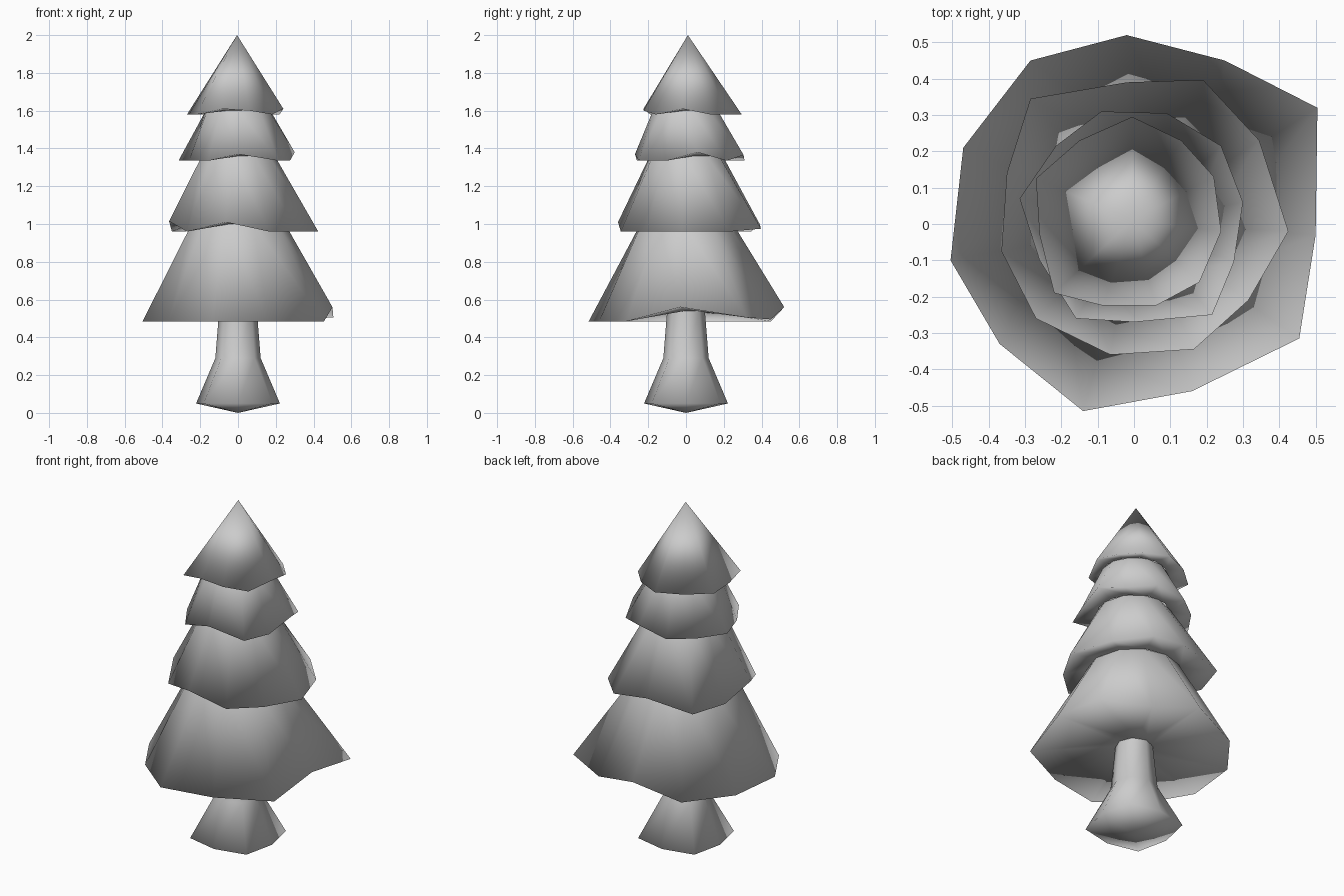
import bpy, bmesh, math
from mathutils import Vector

if "Cube" in bpy.data.objects:
    bpy.data.objects.remove(bpy.data.objects["Cube"])


def loft(name, rings, start=None, tip=None):
    """Skin equal-count rings from bottom to top, with optional end points."""
    bm = bmesh.new()
    loops = [[bm.verts.new(p) for p in ring] for ring in rings]
    n = len(loops[0])
    for a, b in zip(loops, loops[1:]):
        for i in range(n):
            j = (i + 1) % n
            bm.faces.new((a[i], a[j], b[j], b[i]))
    for point, loop in ((start, loops[0]), (tip, loops[-1])):
        if point:
            v = bm.verts.new(point)
            for i in range(n):
                bm.faces.new((loop[i], loop[(i + 1) % n], v))
    bmesh.ops.recalc_face_normals(bm, faces=bm.faces)
    for f in bm.faces:
        f.smooth = True
    me = bpy.data.meshes.new(name)
    bm.to_mesh(me)
    bm.free()
    ob = bpy.data.objects.new(name, me)
    bpy.context.collection.objects.link(ob)
    return ob


def octagon(r, z, square=1.0):
    pts = []
    for i in range(8):
        a = i * math.pi / 4
        k = r * (square if i % 2 else 1)
        pts.append((k * math.cos(a), k * math.sin(a), z))
    return pts


def tier(name, rim, z, raised, inner, top=None, tip=None):
    """Ragged skirt: underside, irregular rim, then up to a ring or a tip."""
    edge = [Vector((x, y, z + raised.get(i, 0))) for i, (x, y) in enumerate(rim)]

    def ring(r, h):
        return [Vector((x, y, 0)).normalized() * r + Vector((0, 0, h)) for x, y in rim]
    rings = [ring(*inner), edge]
    if top:
        rings.append(ring(*top))
    return loft(name, rings, tip=tip)


# Trunk, flared at the foot
loft("trunk", [octagon(0.222, 0.05, 1.16), octagon(0.12, 0.29, 1.04),
               octagon(0.10, 0.54, 1.0)], start=(0, 0, 0))

# Four foliage skirts, rims listed clockwise from the back
tier("foliage_bottom",
     [(-.02, .52), (.25, .45), (.505, .32), (.50, -.03), (.455, -.315), (.16, -.46),
      (-.14, -.515), (-.37, -.33), (-.505, -.10), (-.47, .21), (-.285, .45)],
     0.485, {0: .075, 2: .02, 3: .075, 1: .01}, (0.095, 0.54), (0.25, 1.0))
tier("foliage_lower",
     [(-.02, .39), (.19, .397), (.345, .23), (.425, -.02), (.315, -.21), (.165, -.345),
      (-.065, -.36), (-.27, -.26), (-.365, -.075), (-.35, .14), (-.285, .345)],
     0.96, {0: .04, 1: .015, 6: .05, 8: .055}, (0.25, 1.0), (0.195, 1.36))
tier("foliage_upper",
     [(-.09, .31), (.09, .305), (.24, .215), (.30, .06), (.275, -.105), (.215, -.25),
      (0, -.27), (-.16, -.26), (-.26, -.10), (-.315, .07), (-.215, .215)],
     1.335, {1: .03, 3: .045, 6: .035}, (0.195, 1.36), (0.175, 1.6))
tier("foliage_top",
     [(-.005, .295), (.13, .23), (.22, .13), (.24, -.02), (.18, -.16), (.06, -.225),
      (-.085, -.225), (-.22, -.19), (-.26, -.03), (-.27, .125), (-.15, .23)],
     1.58, {3: .03, 5: .02, 6: .03}, (0.175, 1.6), tip=(-.005, .01, 2.0))
